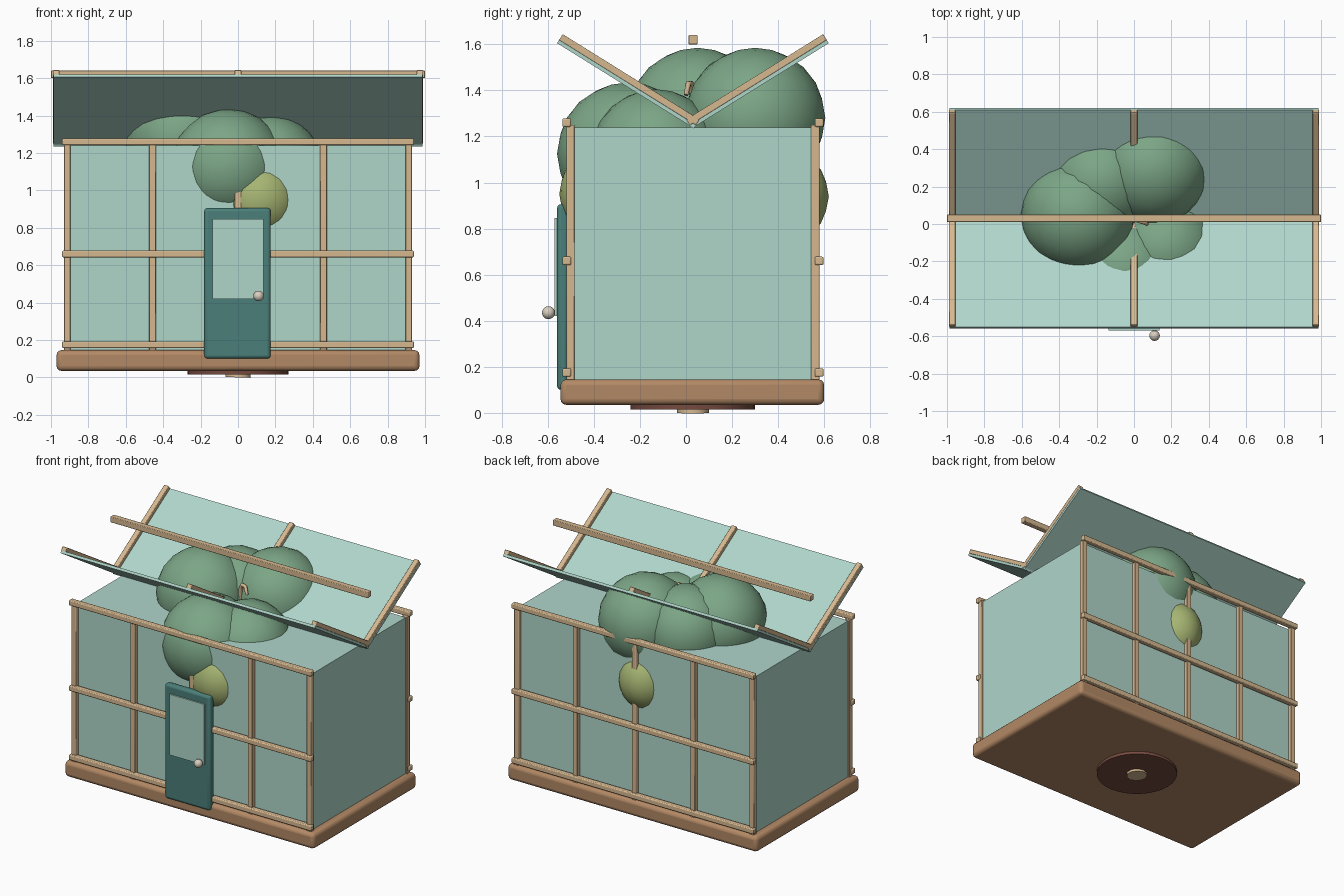
import bpy
import math

if "Cube" in bpy.data.objects:
    bpy.data.objects.remove(bpy.data.objects["Cube"])

CY = 0.03  # depth centre of the house


def mat(name, rgb):
    m = bpy.data.materials.new(name)
    m.diffuse_color = (*rgb, 1)
    m.use_nodes = True
    m.node_tree.nodes["Principled BSDF"].inputs["Base Color"].default_value = m.diffuse_color
    return m


GLASS = mat("glass", (0.43, 0.67, 0.59))
WOOD = mat("pale_wood", (0.67, 0.48, 0.28))
BASE = mat("brown_wood", (0.45, 0.25, 0.13))
DOOR = mat("door_teal", (0.07, 0.21, 0.19))
LEAF = mat("leaf", (0.20, 0.38, 0.24))
FRUIT = mat("light_leaf", (0.38, 0.46, 0.17))
KNOB = mat("knob", (0.70, 0.62, 0.52))
SOIL = mat("soil", (0.18, 0.07, 0.05))


def finish(name, m):
    o = bpy.context.object
    o.name = name
    o.data.materials.append(m)
    return o


def box(name, loc, size, m, bevel=0.0, rx=0.0, segs=2):
    bpy.ops.mesh.primitive_cube_add(size=1)
    o = finish(name, m)
    o.scale = size
    bpy.ops.object.transform_apply(location=False, rotation=False, scale=True)
    o.location = loc
    o.rotation_euler = (rx, 0, 0)
    if bevel:
        b = o.modifiers.new("bevel", 'BEVEL')
        b.width = bevel
        b.segments = segs
        bpy.ops.object.shade_smooth_by_angle()
    return o


def blob(name, loc, radii, m, tilt=0.0):
    bpy.ops.mesh.primitive_ico_sphere_add(subdivisions=3, radius=1, location=loc,
                                          rotation=(0, tilt, 0))
    o = finish(name, m)
    o.scale = radii
    bpy.ops.object.shade_smooth()
    return o


def disc(name, loc, r, h, m, rx=0.0, n=32):
    bpy.ops.mesh.primitive_cylinder_add(vertices=n, radius=r, depth=h, location=loc,
                                        rotation=(rx, 0, 0))
    o = finish(name, m)
    bpy.ops.object.shade_smooth_by_angle()
    return o


# Base and glass house
box("base", (0, 0.0275, 0.09), (1.94, 1.145, 0.11), BASE, 0.025, segs=3)
box("glass_house", (0, CY, 0.69), (1.84, 1.04, 1.10), GLASS)

# Wall frames, front and back
for side, s in (("front", -1), ("back", 1)):
    for i, x in enumerate((-0.913, -0.457, 0, 0.457, 0.913)):
        box(f"{side}_post_{i}", (x, CY + s * 0.531, 0.695), (0.036, 0.036, 1.11), WOOD, 0.004)
    for i, z in enumerate((0.175, 0.66, 1.26)):
        box(f"{side}_rail_{i}", (0, CY + s * 0.548, z), (1.88, 0.038, 0.036), WOOD, 0.006)

# Open roof panels in a V, with rafters on top
A = math.radians(31.9)
for side, s in (("front", -1), ("back", 1)):
    def at(h):
        return CY + s * (0.2925 - math.sin(A) * h), 1.42 + math.cos(A) * h
    y, z = at(0.009)
    box(f"{side}_roof_panel", (0, y, z), (1.975, 0.70, 0.018), GLASS, rx=s * A)
    y, z = at(0.031)
    for i, x in enumerate((-0.972, 0, 0.972)):
        box(f"{side}_rafter_{i}", (x, y, z), (0.036, 0.70, 0.03), WOOD, 0.004, rx=s * A)
box("ridge_beam", (0, CY, 1.62), (2.0, 0.04, 0.04), WOOD, 0.004)

# Door with window and knob
box("door", (-0.003, -0.535, 0.503), (0.356, 0.05, 0.806), DOOR, 0.018, segs=3)
box("door_window", (0, -0.562, 0.633), (0.27, 0.016, 0.426), GLASS)
disc("knob_stem", (0.11, -0.575, 0.435), 0.010, 0.05, KNOB, math.pi / 2, 16)
bpy.ops.mesh.primitive_uv_sphere_add(segments=24, ring_count=12, radius=0.028,
                                     location=(0.11, -0.597, 0.435))
finish("door_knob", KNOB)
bpy.ops.object.shade_smooth()

# Soil disc and trunk
disc("soil", (0, CY, 0.035), 0.27, 0.04, SOIL)
cu = bpy.data.curves.new("trunk", 'CURVE')
cu.dimensions = '3D'
cu.bevel_depth = 0.07
cu.bevel_resolution = 3
cu.use_fill_caps = True
path = [(0, CY, 0, 1), (0.01, CY, 0.3, 0.8), (0, CY, 1.2, 0.4), (0, 0.03, 1.39, 0.2),
        (0.02, 0.02, 1.43, 0.19), (0.05, 0.01, 1.43, 0.17), (0.07, 0, 1.38, 0.14)]
sp = cu.splines.new('POLY')
sp.points.add(len(path) - 1)
for p, (x, y, z, r) in zip(sp.points, path):
    p.co = (x, y, z, 1)
    p.radius = r
cu.materials.append(WOOD)
bpy.context.collection.objects.link(bpy.data.objects.new("trunk", cu))

# Foliage clumps poking through walls and roof
clumps = [(-0.30, 0.05, 1.28, 0.305), (0.10, 0.30, 1.28, 0.305), (-0.05, -0.25, 1.125, 0.31),
          (0.17, -0.13, 1.12, 0.285), (-0.17, 0.23, 1.26, 0.29)]
for i, (x, y, z, r) in enumerate(clumps):
    blob(f"foliage_{i}", (x, y, z), (r, r, r), LEAF)
blob("front_light_clump", (0.12, -0.33, 0.95), (0.22, 0.22, 0.22), FRUIT)
blob("back_light_clump", (0, 0.37, 0.94), (0.20, 0.25, 0.23), FRUIT)
